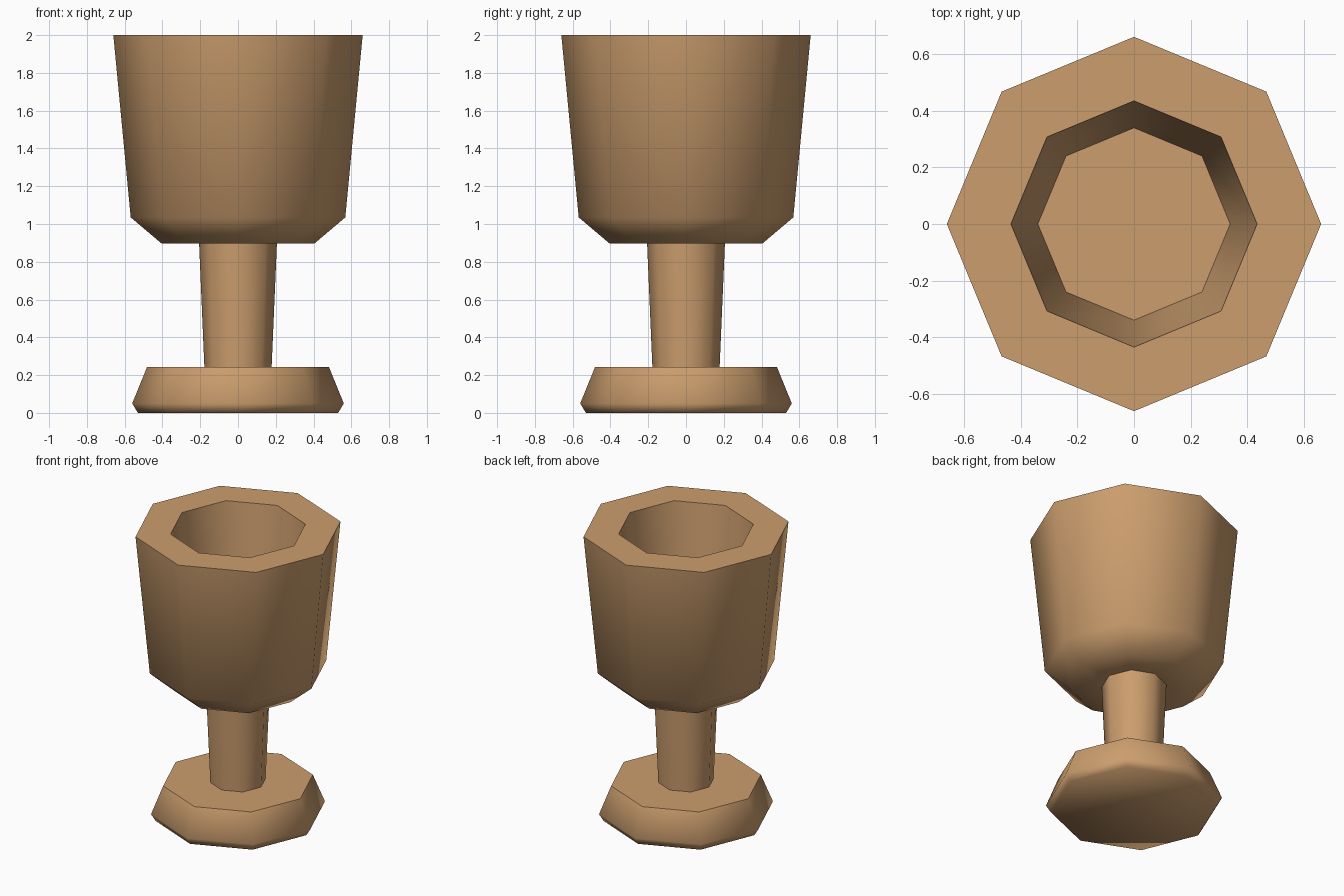
import bpy, bmesh, math

if "Cube" in bpy.data.objects:
    bpy.data.objects.remove(bpy.data.objects["Cube"])

SIDES = 8

wood = bpy.data.materials.new("light wood")
wood.diffuse_color = (0.60, 0.34, 0.155, 1)
wood.use_nodes = True
wood.node_tree.nodes["Principled BSDF"].inputs["Base Color"].default_value = wood.diffuse_color


def lathe(name, profile):
    """Spin an (r, z) profile into an eight-sided solid; r = 0 closes a pole with one flat cap."""
    bm = bmesh.new()
    rings = [[bm.verts.new((r * math.cos(a), r * math.sin(a), z))
              for a in (2 * math.pi * i / SIDES for i in range(SIDES))]
             for r, z in profile]
    for low, high in zip(rings, rings[1:]):
        for i in range(SIDES):
            j = (i + 1) % SIDES
            bm.faces.new((low[i], low[j], high[j], high[i]))
    bm.faces.new(rings[0][::-1])
    bm.faces.new(rings[-1])
    mesh = bpy.data.meshes.new(name)
    bm.to_mesh(mesh)
    bm.free()
    mesh.materials.append(wood)
    obj = bpy.data.objects.new(name, mesh)
    bpy.context.collection.objects.link(obj)
    bpy.ops.object.select_all(action='DESELECT')
    obj.select_set(True)
    bpy.context.view_layer.objects.active = obj
    bpy.ops.object.shade_smooth_by_angle(angle=math.radians(62))
    return obj


# One continuous goblet: foot, stem, cup wall, rim, hollow and its floor
lathe("goblet", [
    (0.53, 0.0), (0.56, 0.05), (0.482, 0.242),      # foot
    (0.178, 0.242), (0.206, 0.897),                 # stem
    (0.405, 0.897), (0.568, 1.035), (0.66, 2.0),    # cup outside
    (0.434, 2.0), (0.339, 1.04),                    # cup inside
])
